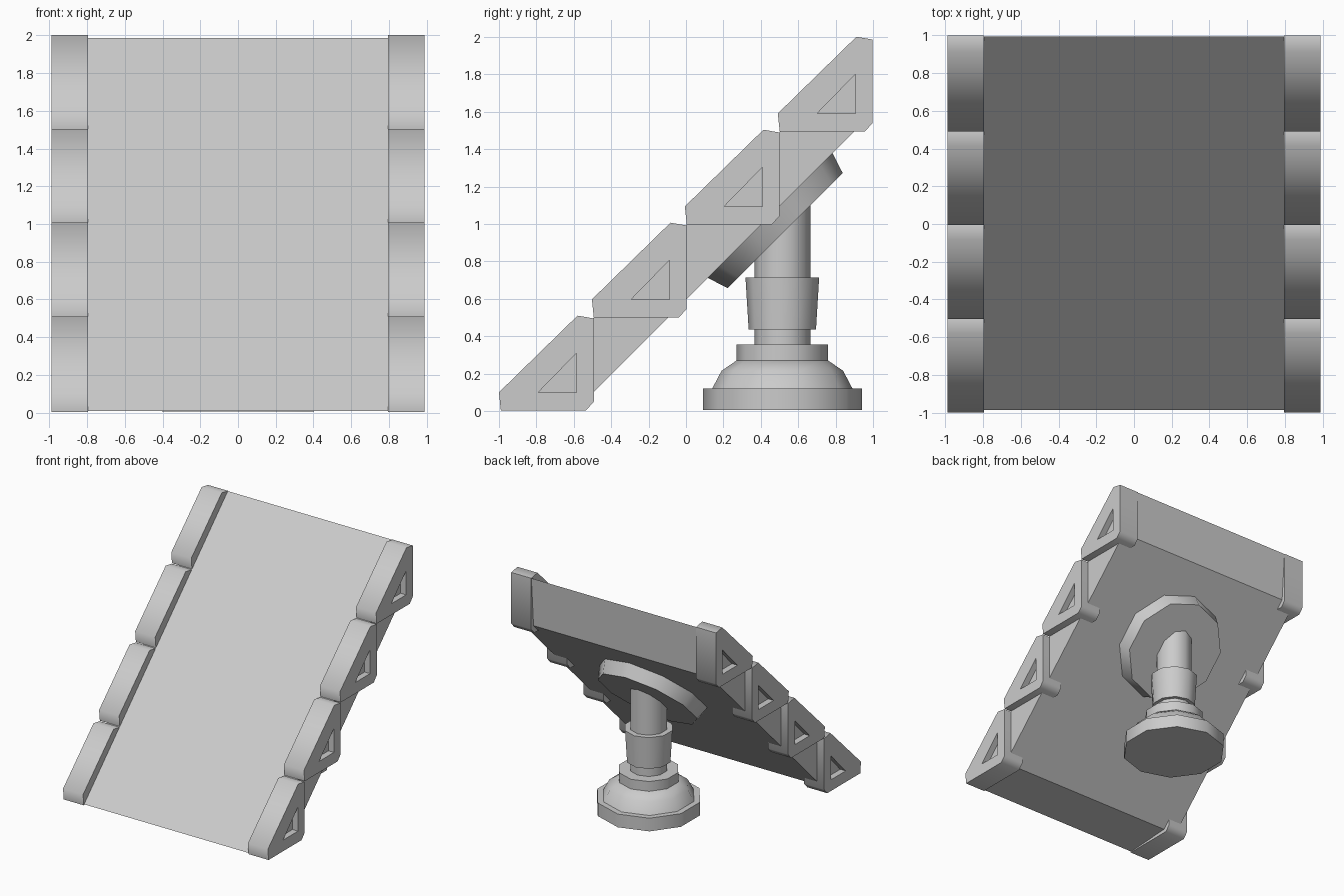
import bpy, bmesh, math
from mathutils import Matrix

if "Cube" in bpy.data.objects:
    bpy.data.objects.remove(bpy.data.objects["Cube"])

SIDES = 10


def finish(name, bm, angle=None):
    bmesh.ops.recalc_face_normals(bm, faces=bm.faces)
    mesh = bpy.data.meshes.new(name)
    bm.to_mesh(mesh)
    bm.free()
    ob = bpy.data.objects.new(name, mesh)
    bpy.context.collection.objects.link(ob)
    if angle:
        smooth(ob, angle)
    return ob


def select(ob):
    bpy.ops.object.select_all(action='DESELECT')
    ob.select_set(True)
    bpy.context.view_layer.objects.active = ob


def smooth(ob, angle):
    select(ob)
    bpy.ops.object.shade_smooth_by_angle(angle=math.radians(angle))


def prism(name, yz, x0, x1):
    """Side profile extruded along x."""
    bm = bmesh.new()
    face = bm.faces.new([bm.verts.new((x0, y, z)) for y, z in yz])
    ext = bmesh.ops.extrude_face_region(bm, geom=[face])
    verts = [v for v in ext['geom'] if isinstance(v, bmesh.types.BMVert)]
    bmesh.ops.translate(bm, verts=verts, vec=(x1 - x0, 0, 0))
    return finish(name, bm)


def turned(name, profile, matrix, angle=40):
    """Ten-sided turned part from (radius, height) rings, capped at both ends."""
    bm = bmesh.new()
    rings = []
    for r, h in profile:
        ring = []
        for i in range(SIDES):
            a = math.pi / 2 + 2 * math.pi * i / SIDES
            ring.append(bm.verts.new(matrix @ Matrix.Translation(
                (r * math.cos(a), r * math.sin(a), h)).translation))
        rings.append(ring)
    for a, b in zip(rings, rings[1:]):
        for i in range(SIDES):
            j = (i + 1) % SIDES
            bm.faces.new((a[i], a[j], b[j], b[i]))
    bm.faces.new(rings[0])
    bm.faces.new(rings[-1])
    return finish(name, bm, angle)


# Sloping panel
prism("ramp_panel", [(-0.985, 0.01), (-0.97, 0.025), (0.995, 1.985),
                     (0.965, 1.56), (-0.56, 0.035)], -0.92, 0.92)

# Edge block with a triangular recess, repeated up the slope and mirrored
block = prism("edge_blocks", [(-1.0, 0.1), (-0.58, 0.51), (-0.493, 0.495), (-0.493, 0.05),
                              (-0.535, 0.003), (-0.99, 0.003)], 0.795, 0.988)
cutter = prism("recess_cutter", [(-0.79, 0.1), (-0.585, 0.31), (-0.585, 0.1)], 0.935, 1.1)
cutter.hide_render = True
cut = block.modifiers.new("recess", 'BOOLEAN')
cut.operation = 'DIFFERENCE'
cut.object = cutter
cut.solver = 'EXACT'
select(block)
bpy.ops.object.modifier_apply(modifier="recess")
bpy.data.objects.remove(cutter)
smooth(block, 60)
arr = block.modifiers.new("up_slope", 'ARRAY')
arr.count = 4
arr.use_relative_offset = False
arr.use_constant_offset = True
arr.constant_offset_displace = (0, 0.497, 0.497)
block.modifiers.new("both_sides", 'MIRROR')

# Stand
at = Matrix.Translation((0, 0.515, 0))
turned("foot_plate", [(0.425, 0.005), (0.425, 0.12)], at)
turned("foot_dome", [(0.375, 0.12), (0.325, 0.215), (0.245, 0.27)], at)
turned("foot_collar", [(0.245, 0.265), (0.245, 0.355)], at)
turned("post", [(0.15, 0.35), (0.15, 1.18)], at)
turned("post_sleeve", [(0.18, 0.435), (0.197, 0.715)], at)

# Tilted mounting disc against the underside of the panel
tilt = Matrix.Translation((0, 0.53, 0.965)) @ Matrix.Rotation(math.radians(45), 4, 'X')
turned("mounting_disc", [(0.435, 0), (0.472, 0.115)], tilt)
